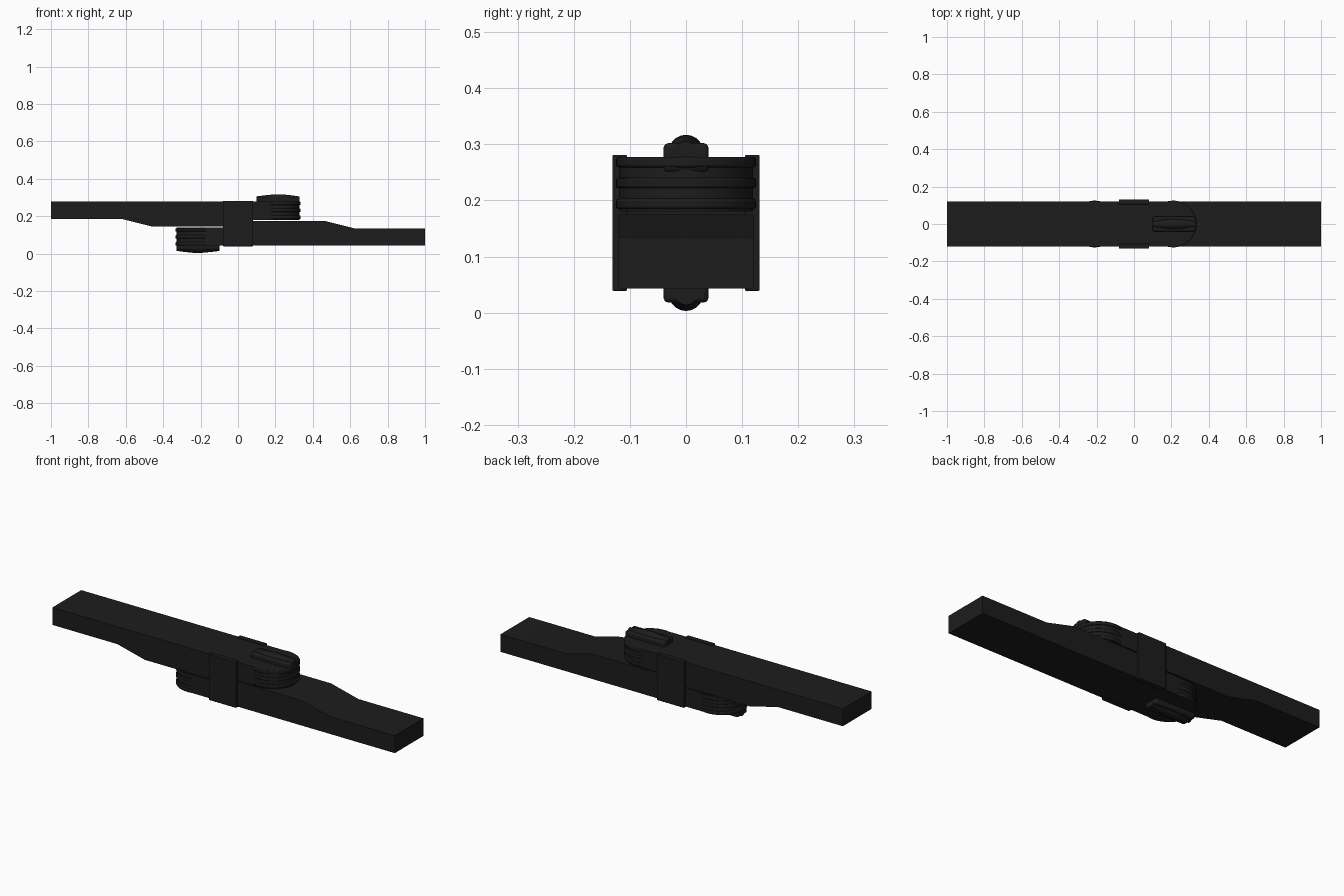
import bpy, bmesh, math
from mathutils import Matrix

if "Cube" in bpy.data.objects:
    bpy.data.objects.remove(bpy.data.objects["Cube"])

MID = 0.16          # height of the half-turn symmetry axis
PIVOT = 0.21        # x of the rounded arm end
black = bpy.data.materials.new("black_plastic")
black.diffuse_color = (0.012, 0.012, 0.012, 1)
black.use_nodes = True
black.node_tree.nodes["Principled BSDF"].inputs["Base Color"].default_value = black.diffuse_color


def finish(bm, name, bevel=0.0):
    bmesh.ops.recalc_face_normals(bm, faces=bm.faces)
    me = bpy.data.meshes.new(name)
    bm.to_mesh(me)
    bm.free()
    ob = bpy.data.objects.new(name, me)
    bpy.context.collection.objects.link(ob)
    me.materials.append(black)
    if bevel:
        m = ob.modifiers.new("bevel", 'BEVEL')
        m.width, m.segments = bevel, 2
    bpy.ops.object.select_all(action='DESELECT')
    ob.select_set(True)
    bpy.context.view_layer.objects.active = ob
    bpy.ops.object.shade_smooth_by_angle(angle=math.radians(35))
    return ob


def prism(name, pts, offset, bevel=0.0):
    # extrude a closed outline along an offset vector
    bm = bmesh.new()
    f = bm.faces.new([bm.verts.new(p) for p in pts])
    r = bmesh.ops.extrude_face_region(bm, geom=[f])
    bmesh.ops.translate(bm, vec=offset,
                        verts=[g for g in r['geom'] if isinstance(g, bmesh.types.BMVert)])
    bm.faces.ensure_lookup_table()
    return finish(bm, name, bevel)


def disc(name, r, z0, z1):
    bm = bmesh.new()
    bmesh.ops.create_cone(bm, cap_ends=True, segments=48, radius1=r, radius2=r, depth=z1 - z0,
                          matrix=Matrix.Translation((PIVOT, 0, (z0 + z1) / 2)))
    return finish(bm, name, 0.004)


def box_pts(x0, x1, y0, z0, z1):
    return [(x0, y0, z0), (x1, y0, z0), (x1, y0, z1), (x0, y0, z1)]


parts = []
# long arm with stepped underside
profile = [(-1, .185), (-.62, .185), (-.46, .145), (.07, .145), (.07, .277), (-1, .277)]
parts.append(prism("upper_arm", [(x, -.12, z) for x, z in profile], (0, .24, 0)))

# rounded end of the arm
arc = [(PIVOT + .119 * math.cos(a), .119 * math.sin(a), .18)
       for a in (math.radians(-90 + 180 * i / 24) for i in range(25))]
parts.append(prism("upper_arm_end", [(.05, .119, .18), (.05, -.119, .18)] + arc, (0, 0, .097)))

# raised grip ribs around the end
for i, z in enumerate((.185, .222, .259)):
    parts.append(disc(f"upper_grip_rib_{i}", .125, z, z + .018))

# finger ridge with a crowned bar on top
parts.append(prism("upper_ridge", box_pts(.1, .33, -.04, .25, .302), (0, .08, 0), .008))
bm = bmesh.new()
rings = []
for x, r in ((.1, .02), (.14, .025), (.2, .031), (.24, .03), (.29, .025), (.33, .019)):
    rings.append([bm.verts.new((x, r * math.cos(t), .286 + r * math.sin(t)))
                  for t in (2 * math.pi * k / 20 for k in range(20))])
for a, b in zip(rings, rings[1:]):
    for k in range(20):
        bm.faces.new((a[k], a[(k + 1) % 20], b[(k + 1) % 20], b[k]))
bm.faces.new(rings[0])
bm.faces.new(rings[-1])
parts.append(finish(bm, "upper_ridge_crown"))

# matching lower half: half turn about the y axis
turn = (Matrix.Translation((0, 0, MID)) @ Matrix.Rotation(math.pi, 4, 'Y')
        @ Matrix.Translation((0, 0, -MID)))
for p in parts:
    q = p.copy()
    q.data = p.data.copy()
    q.data.transform(turn)
    q.name = p.name.replace("upper", "lower")
    bpy.context.collection.objects.link(q)

# side plates that clasp both arms
for name, y in (("front_clasp_plate", -.131), ("back_clasp_plate", .105)):
    prism(name, box_pts(-.08, .08, y, .039, .281), (0, .026, 0), .002)
